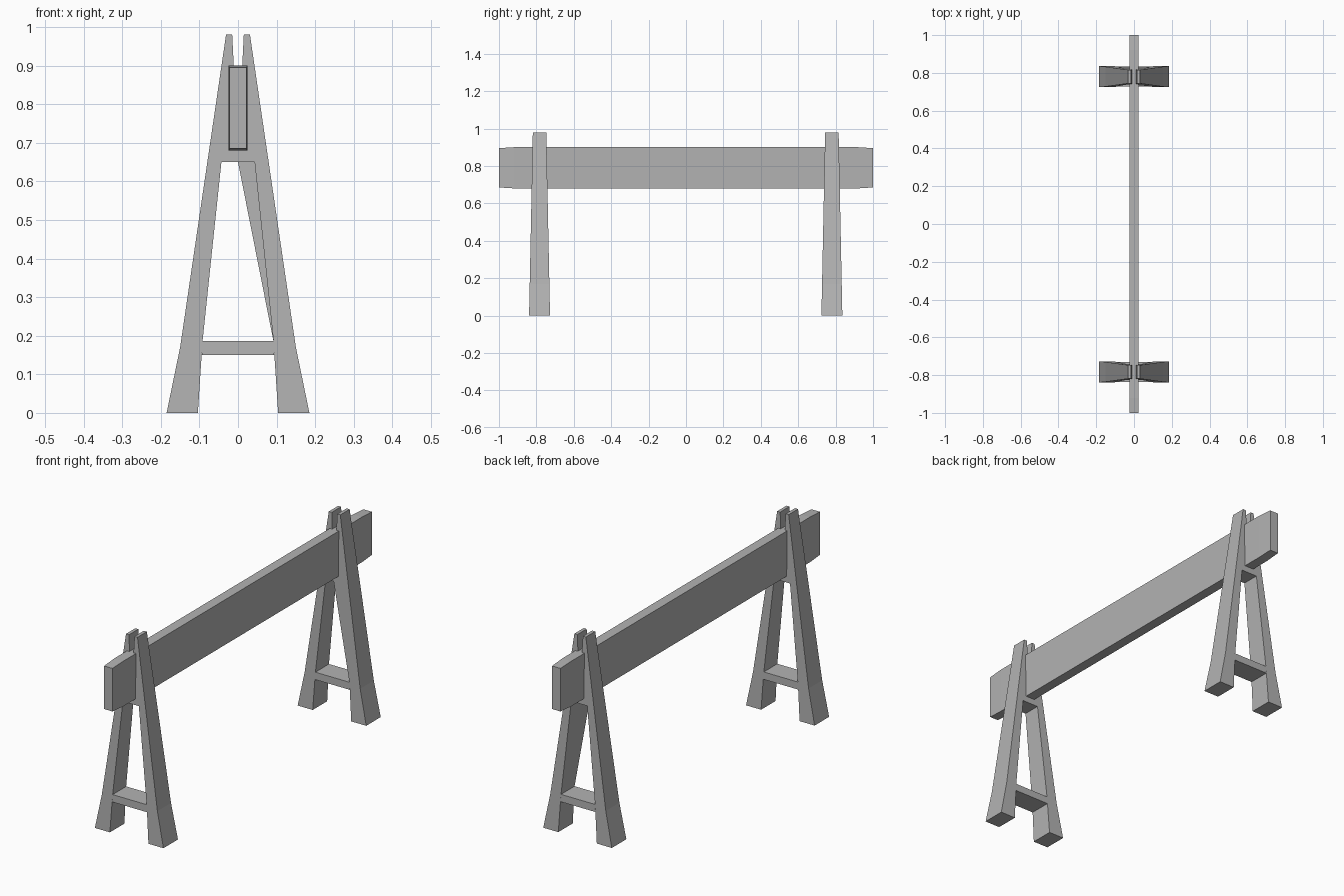
import bpy
import bmesh

cube = bpy.data.objects.get("Cube")
if cube:
    bpy.data.objects.remove(cube, do_unlink=True)

# Single flat colour
grey = bpy.data.materials.new("plain_grey")
grey.use_nodes = True
colour = (0.45, 0.45, 0.45, 1)
grey.diffuse_color = colour
grey.node_tree.nodes["Principled BSDF"].inputs["Base Color"].default_value = colour


def finish(name, bm):
    bmesh.ops.recalc_face_normals(bm, faces=bm.faces)
    mesh = bpy.data.meshes.new(name)
    bm.to_mesh(mesh)
    bm.free()
    mesh.materials.append(grey)
    obj = bpy.data.objects.new(name, mesh)
    bpy.context.collection.objects.link(obj)
    return obj


def bridge(bm, rings):
    """Join matching rings of vertices and cap both ends."""
    for a, b in zip(rings, rings[1:]):
        for i in range(len(a)):
            j = (i + 1) % len(a)
            bm.faces.new((a[i], a[j], b[j], b[i]))
    bm.faces.new(rings[0])
    bm.faces.new(rings[-1])


def half_depth(z):
    return 0.056 - 0.02 * z / 0.98


def tapered_slab(name, outline, y):
    """Extrude an x-z outline along y, thinner towards the top."""
    bm = bmesh.new()
    rings = [[bm.verts.new((x, y + side * half_depth(z), z)) for x, z in outline]
             for side in (-1, 1)]
    bridge(bm, rings)
    return finish(name, bm)


# Half of the A-shaped frame, from the slot floor round to the crown underside
half = [(0.010, 0.80), (0.011, 0.90), (0.015, 0.98), (0.031, 0.98),
        (0.150, 0.17), (0.185, 0), (0.104, 0), (0.092, 0.185), (0.043, 0.65)]
frame = half + [(-x, z) for x, z in reversed(half)]
rung = [(-0.094, 0.15), (0.094, 0.15), (0.092, 0.186), (-0.092, 0.186)]

for end, y in (("front", -0.783), ("back", 0.78)):
    trestle = tapered_slab(end + "_trestle", frame, y)
    tapered_slab(end + "_rung", rung, y)
    if end == "back":
        # Skewed inner corner of one leg
        trestle.data.vertices[len(half) - 1].co.x = 0

# Long beam, slightly narrowed at both ends
bm = bmesh.new()
rings = []
for y, w, h in ((-1, 0.0225, 0.105), (-0.92, 0.0245, 0.11),
                (0.92, 0.0245, 0.11), (1, 0.0225, 0.105)):
    rings.append([bm.verts.new((sx * w, y, 0.79 + sz * h))
                  for sx, sz in ((-1, -1), (1, -1), (1, 1), (-1, 1))])
bridge(bm, rings)
finish("beam", bm)
